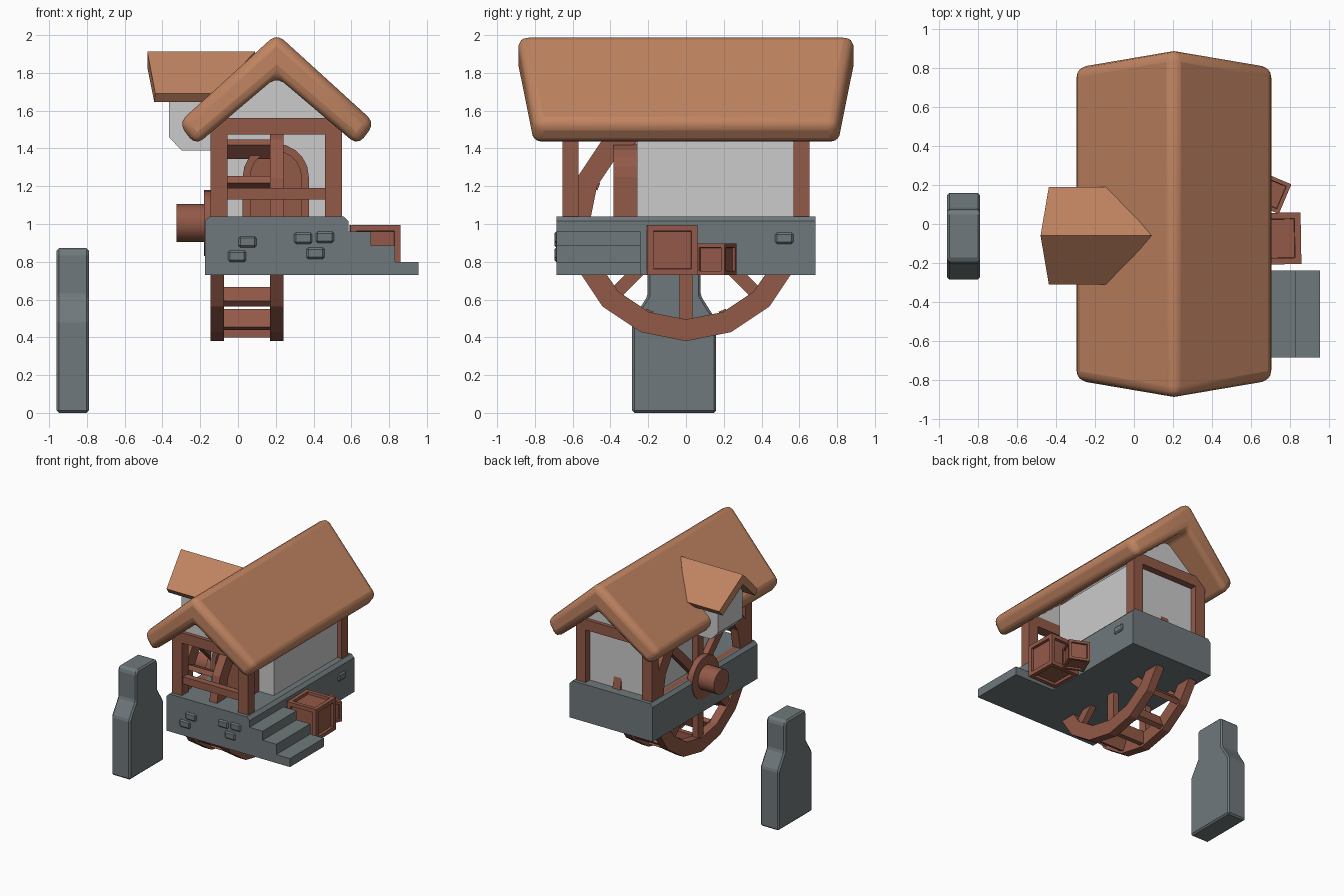
import bpy, bmesh
from math import pi, sin, cos, radians
from mathutils import Matrix, Vector

if "Cube" in bpy.data.objects:
    bpy.data.objects.remove(bpy.data.objects["Cube"])


def material(name, rgb):
    m = bpy.data.materials.new(name)
    m.diffuse_color = (*rgb, 1)
    m.use_nodes = True
    m.node_tree.nodes["Principled BSDF"].inputs["Base Color"].default_value = m.diffuse_color
    return m


TILE = material("roof_clay", (0.53, 0.23, 0.12))
WOOD = material("wood", (0.29, 0.10, 0.065))
STONE = material("stone", (0.16, 0.19, 0.20))


def finish(name, bm, mat=None, bevel=0, segments=1, smooth=False):
    bmesh.ops.recalc_face_normals(bm, faces=bm.faces)
    me = bpy.data.meshes.new(name)
    bm.to_mesh(me)
    bm.free()
    ob = bpy.data.objects.new(name, me)
    bpy.context.collection.objects.link(ob)
    if mat:
        me.materials.append(mat)
    if bevel:
        b = ob.modifiers.new("bevel", 'BEVEL')
        b.width, b.segments, b.limit_method = bevel, segments, 'ANGLE'
    if smooth:
        bpy.ops.object.select_all(action='DESELECT')
        ob.select_set(True)
        bpy.context.view_layer.objects.active = ob
        bpy.ops.object.shade_smooth_by_angle(angle=radians(35))
    return ob


def add_box(bm, x, y, z, matrix=Matrix()):
    c = Vector((sum(x), sum(y), sum(z))) / 2
    size = (x[1] - x[0], y[1] - y[0], z[1] - z[0])
    bmesh.ops.create_cube(bm, size=1, matrix=matrix @ Matrix.Translation(c) @ Matrix.Diagonal((*size, 1)))


def box(name, x, y, z, mat=None, **kw):
    bm = bmesh.new()
    add_box(bm, x, y, z)
    return finish(name, bm, mat, **kw)


def prism(name, pts, axis, a, b, mat=None, **kw):
    # profile is (y, z) along x, or (x, z) along y
    bm = bmesh.new()
    put = (lambda p, t: (t, p[0], p[1])) if axis == 'x' else (lambda p, t: (p[0], t, p[1]))
    lo = [bm.verts.new(put(p, a)) for p in pts]
    hi = [bm.verts.new(put(p, b)) for p in pts]
    bm.faces.new(lo)
    bm.faces.new(hi)
    for i in range(len(pts)):
        j = (i + 1) % len(pts)
        bm.faces.new((lo[i], lo[j], hi[j], hi[i]))
    return finish(name, bm, mat, **kw)


def roof(name, half, axis, centre, ends, **kw):
    # half profile (offset, z) is mirrored; ends(offset) gives both end positions
    pts = half + [(-d, z) for d, z in half[::-1] if d > 0]
    n = len(pts)
    bm = bmesh.new()
    rings = []
    for k in (0, 1):
        ring = []
        for d, z in pts:
            t, s = ends(abs(d))[k], centre + d
            ring.append(bm.verts.new((t, s, z) if axis == 'x' else (s, t, z)))
        rings.append(ring)
    for i in range(n):
        j = (i + 1) % n
        bm.faces.new((rings[0][i], rings[0][j], rings[1][j], rings[1][i]))
    for r in rings:  # each end is two quads meeting at the ridge
        bm.faces.new(r[:4])
        bm.faces.new((r[0], r[3], r[4], r[5]))
    return finish(name, bm, TILE, smooth=True, **kw)


# Roofs
roof("main_roof", [(0, 2.008), (0.52, 1.535), (0.43, 1.415), (0, 1.78)], 'y', 0.205,
     lambda d: (-0.888 + 0.17 * d, 0.888 - 0.17 * d), bevel=0.05, segments=3)
roof("dormer_roof", [(0, 1.912), (0.25, 1.69), (0.215, 1.645), (0, 1.83)], 'x', -0.06,
     lambda d: (-0.48 + 0.17 * d, 0.09 - 0.85 * d))

# Stone base, steps and raised stones
prism("stone_base", [(-0.175, 0.73), (0.585, 0.73), (0.585, 1.015), (0.56, 1.04),
                     (-0.15, 1.04), (-0.175, 1.015)], 'y', -0.685, 0.685, STONE)
prism("steps", [(0.57, 0.73), (0.955, 0.73), (0.955, 0.80), (0.83, 0.80), (0.83, 0.885),
                (0.705, 0.885), (0.705, 0.96), (0.57, 0.96)], 'y', -0.685, -0.24, STONE)
for i, (x, z) in enumerate([(0.05, 0.905), (-0.005, 0.83), (0.345, 0.925), (0.46, 0.93), (0.41, 0.845)]):
    box(f"front_stone_{i}", (x - 0.048, x + 0.048), (-0.697, -0.67), (z - 0.03, z + 0.03), STONE, bevel=0.01)
for i, (y, z) in enumerate([(0.52, 0.925), (0.41, 0.9), (0.46, 0.84)][:1]):
    box(f"side_stone_{i}", (0.57, 0.597), (y - 0.048, y + 0.048), (z - 0.03, z + 0.03), STONE, bevel=0.01)

# Free-standing pier
prism("stone_pier", [(-0.285, 0), (0.16, 0), (0.16, 0.49), (0.078, 0.62), (0.078, 0.845), (0.06, 0.872),
                     (-0.185, 0.872), (-0.203, 0.845), (-0.203, 0.62), (-0.285, 0.49)],
      'x', -0.96, -0.79, STONE, bevel=0.012)

# Plaster walls, gables and dormer body
prism("house_walls", [(-0.07, 1.0), (0.51, 1.0), (0.51, 1.5), (0.205, 1.8), (-0.07, 1.5)], 'y', -0.26, 0.6)
for side, y in (("front", -0.6), ("back", 0.6)):
    prism(side + "_gable", [(-0.14, 1.5), (0.55, 1.5), (0.205, 1.83)], 'y', y - 0.025, y + 0.025)
prism("dormer_body", [(-0.365, 1.70), (-0.365, 1.46), (-0.30, 1.39), (-0.05, 1.39), (-0.05, 1.70)],
      'y', -0.22, 0.10)
prism("dormer_gable", [(-0.22, 1.69), (0.10, 1.69), (-0.06, 1.84)], 'x', -0.365, -0.05)

# Timber frame
for side, s in (("front", -1), ("back", 1)):
    y = sorted((s * 0.57, s * 0.655))
    for lr, x in (("left", -0.145), ("right", 0.46)):
        box(f"{side}_{lr}_post", (x, x + 0.09), y, (1.03, 1.54), WOOD)
    box(side + "_beam", (-0.145, 0.55), y, (1.475, 1.56), WOOD)
box("porch_rail", (-0.06, 0.465), (-0.64, -0.585), (1.13, 1.19), WOOD)

# Arched doorway
def arch(r, n=10):
    return [(0.2 + r * cos(pi * i / n), 1.25 + r * sin(pi * i / n)) for i in range(n + 1)]

outer, inner = arch(0.175), arch(0.135)
prism("door_frame", [(0.375, 1.03)] + outer + [(0.025, 1.03), (0.065, 1.03)] + inner[::-1] + [(0.335, 1.03)],
      'y', -0.385, -0.25, WOOD)
prism("door", [(0.34, 1.03)] + arch(0.14) + [(0.06, 1.03)], 'y', -0.32, -0.25, WOOD)

# Water wheel: two 16-sided rims, spokes and paddles
HUB = Vector((0, 0, 1.005))
for side, x0 in (("left", -0.145), ("right", 0.17)):
    bm = bmesh.new()
    x1 = x0 + 0.07
    loops = []
    for i in range(16):
        a = i * pi / 8
        loops.append([bm.verts.new((x, r * sin(a), HUB.z + r * cos(a)))
                      for x, r in ((x0, 0.625), (x1, 0.625), (x1, 0.51), (x0, 0.51))])
    for i in range(16):
        p, q = loops[i], loops[(i + 1) % 16]
        for k in range(4):
            m = (k + 1) % 4
            bm.faces.new((p[k], p[m], q[m], q[k]))
    finish(side + "_wheel_rim", bm, WOOD)
    bm = bmesh.new()
    for i in range(8):
        add_box(bm, (x0 + 0.01, x1 - 0.01), (-0.035, 0.035), (0.05, 0.52),
                Matrix.Translation(HUB) @ Matrix.Rotation(i * pi / 4, 4, 'X'))
    finish(side + "_wheel_spokes", bm, WOOD)
bm = bmesh.new()
for i in range(16):
    add_box(bm, (-0.08, 0.175), (-0.02, 0.02), (0.5, 0.605),
            Matrix.Translation(HUB) @ Matrix.Rotation(i * pi / 8, 4, 'X'))
finish("wheel_paddles", bm, WOOD)


def cylinder(name, r, x0, x1):
    bm = bmesh.new()
    m = Matrix.Translation(((x0 + x1) / 2, 0, HUB.z)) @ Matrix.Rotation(pi / 2, 4, 'Y')
    bmesh.ops.create_cone(bm, cap_ends=True, segments=20, radius1=r, radius2=r, depth=x1 - x0, matrix=m)
    finish(name, bm, WOOD, smooth=True)


cylinder("axle", 0.1, -0.325, 0.26)
cylinder("hub_disc", 0.175, -0.18, -0.13)


# Crates with recessed panels
def crate(name, centre, size, turn):
    bm = bmesh.new()
    bmesh.ops.create_cube(bm, size=size, matrix=Matrix.Translation(centre) @ Matrix.Rotation(radians(turn), 4, 'Z'))
    bmesh.ops.recalc_face_normals(bm, faces=bm.faces)
    bmesh.ops.inset_individual(bm, faces=bm.faces[:], thickness=size * 0.17, depth=0)
    panels = bm.faces[:6]
    bmesh.ops.inset_individual(bm, faces=panels, thickness=0.003, depth=-size * 0.08)
    finish(name, bm, WOOD)


crate("large_crate", (0.725, -0.075, 0.863), 0.265, 1)
crate("small_crate", (0.70, 0.16, 0.813), 0.165, -23)
